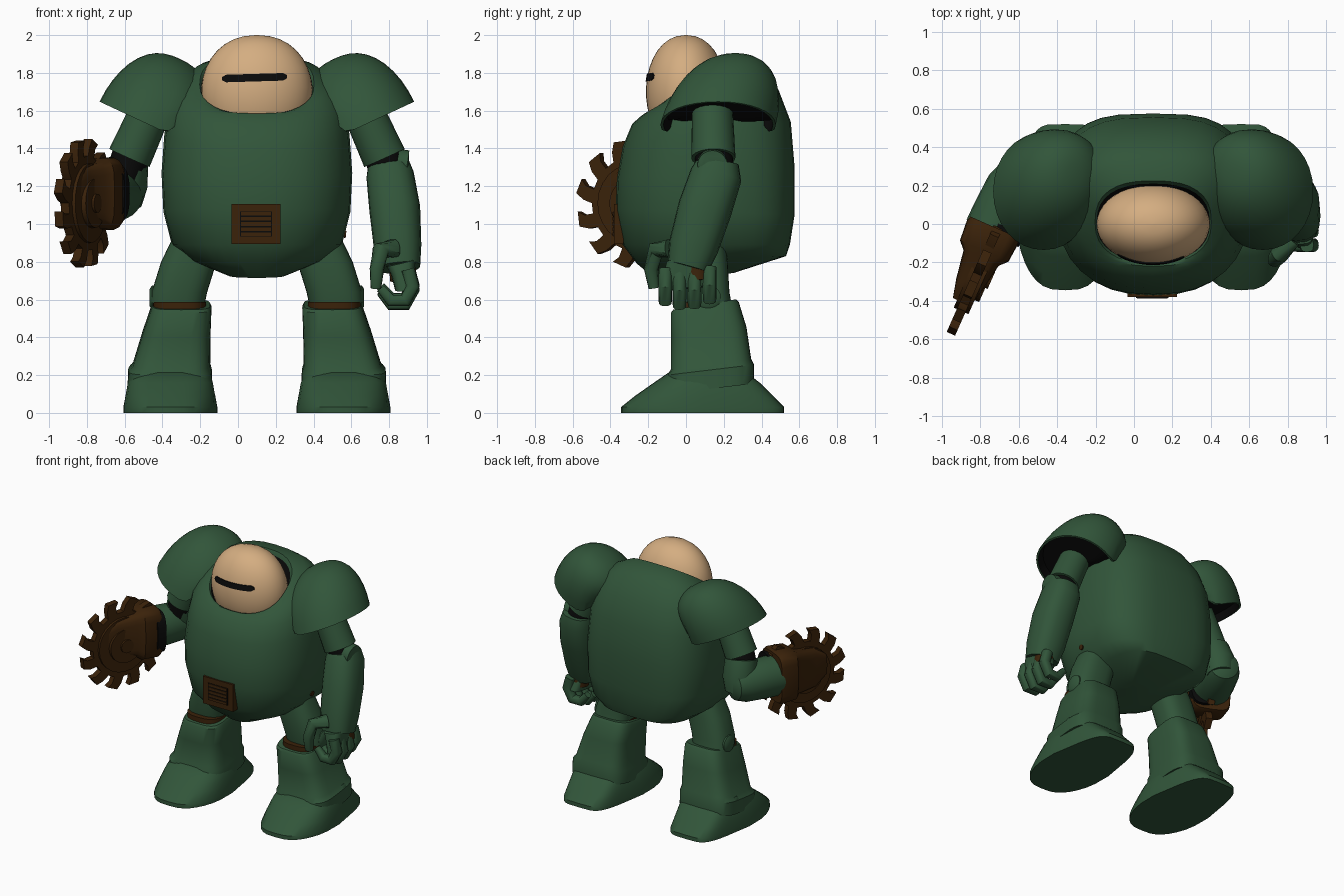
import bpy, bmesh, math
from mathutils import Vector

if "Cube" in bpy.data.objects:
    bpy.data.objects.remove(bpy.data.objects["Cube"])

X, Y, Z = Vector((1, 0, 0)), Vector((0, 1, 0)), Vector((0, 0, 1))
MID = 0.1  # the body sits off centre because of the long saw arm
parts = []


def material(name, rgb):
    m = bpy.data.materials.new(name)
    m.use_nodes = True
    m.diffuse_color = (*rgb, 1)
    bsdf = m.node_tree.nodes["Principled BSDF"]
    bsdf.inputs["Base Color"].default_value = (*rgb, 1)
    bsdf.inputs["Roughness"].default_value = 0.7
    return m


green = material("armour green", (0.031, 0.091, 0.042))
tan = material("dome tan", (0.66, 0.42, 0.22))
brown = material("rust brown", (0.043, 0.016, 0.003))
black = material("gap black", (0.003, 0.003, 0.003))


def spow(a, p):
    return math.copysign(abs(a) ** p, a)


def oval(c, u, v, p=1.0, n=32):
    """Rounded cross-section around c; smaller p is boxier."""
    angles = [2 * math.pi * i / n for i in range(n)]
    return [c + u * spow(math.cos(a), p) + v * spow(math.sin(a), p) for a in angles]


def slab(cx, hw, yf, yb, zf, zb, p=0.85):
    """Flat section from front to back, tilted if zf and zb differ."""
    c = Vector((cx, (yf + yb) / 2, (zf + zb) / 2))
    return oval(c, X * hw, Vector((0, (yb - yf) / 2, (zb - zf) / 2)), p)


def loft(name, rings, mats, second=lambda k: False):
    """Skin a list of rings; bands where second(k) holds use the second material."""
    bm = bmesh.new()
    rows = [[bm.verts.new(q) for q in r] for r in rings]
    n = len(rows[0])
    for k in range(len(rows) - 1):
        for i in range(n):
            j = (i + 1) % n
            f = bm.faces.new((rows[k][i], rows[k][j], rows[k + 1][j], rows[k + 1][i]))
            f.material_index = int(second(k))
    bm.faces.new(rows[0])
    bm.faces.new(rows[-1]).material_index = int(second(len(rows)))
    bmesh.ops.recalc_face_normals(bm, faces=bm.faces)
    me = bpy.data.meshes.new(name)
    bm.to_mesh(me)
    bm.free()
    for m in mats:
        me.materials.append(m)
    ob = bpy.data.objects.new(name, me)
    bpy.context.collection.objects.link(ob)
    parts.append(ob)


def tube(name, pts, radii, mat, ref=Y, p=1.0, n=20):
    """Sweep round or oval sections along points; radii are numbers or pairs."""
    pts = [Vector(q) for q in pts]
    rings = []
    for i, q in enumerate(pts):
        d = (pts[min(i + 1, len(pts) - 1)] - pts[max(i - 1, 0)]).normalized()
        u = (ref - d * ref.dot(d)).normalized()
        r = radii[i] if isinstance(radii, list) else radii
        ru, rv = r if isinstance(r, tuple) else (r, r)
        rings.append(oval(q, u * ru, d.cross(u) * rv, p, n))
    loft(name, rings, [mat])


def box(name, c, size, mat):
    c, h = Vector(c), Vector(size) / 2
    rect = [(-1, -1), (1, -1), (1, 1), (-1, 1)]
    loft(name, [[c + Vector((a * h.x, s * h.y, b * h.z)) for a, b in rect] for s in (-1, 1)], [mat])


# Torso: rounded belly, boxy lower back, slanted collar and a dark neck well
torso = [(0.15, -0.17, 0.25, 0.715, 0.74), (0.35, -0.26, 0.53, 0.79, 0.83),
         (0.45, -0.335, 0.55, 0.89, 0.89), (0.495, -0.372, 0.575, 1.08, 1.05),
         (0.505, -0.366, 0.575, 1.24, 1.3), (0.49, -0.335, 0.555, 1.41, 1.54),
         (0.465, -0.285, 0.49, 1.53, 1.71), (0.42, -0.24, 0.41, 1.57, 1.83),
         (0.365, -0.22, 0.325, 1.585, 1.89), (0.303, -0.207, 0.225, 1.58, 1.9),
         (0.295, -0.195, 0.21, 1.57, 1.87), (0.24, -0.15, 0.17, 1.5, 1.65)]
rings = []
for k, r in enumerate(torso):
    back, front = slab(MID, *r, p=0.54 + 0.028 * k), slab(MID, *r)
    rings.append(back[:17] + front[17:])
loft("torso", rings, [green, black], lambda k: k >= 10)
tube("side_port", [(0.53, 0.1, 0.95), (0.572, 0.1, 0.945)], 0.02, brown, n=10)

# Head dome and its curved eye slit
head = Vector((MID, 0, 1.7))
hx, hy, hz = 0.295, 0.212, 0.3
rings = []
for k in range(17):
    a = math.radians(-80 + 169 * k / 16)
    c = max(math.cos(a), 0.01) ** 0.9
    rings.append(oval(head + Z * hz * math.sin(a), X * hx * c, Y * hy * c, 1, 40))
loft("head", rings, [tan])


def on_head(x, z, lift):
    s = max(0, 1 - (z / hz) ** 2) ** 0.9
    return head + Vector((x, -hy * math.sqrt(max(0, s - (x / hx) ** 2)) - lift, z))


strip = []
for i in range(17):
    x = -0.185 + 0.345 * i / 16
    z, h = 0.075 + 0.03 * x, 0.02 if 0 < i < 16 else 0.008
    strip.append([on_head(x, z - h, 0.005), on_head(x, z + h, 0.005),
                  on_head(x, z + h, -0.002), on_head(x, z - h, -0.002)])
loft("eye_slit", strip, [black])

# Belly grille
box("grille_frame", (0.095, -0.355, 1.0), (0.26, 0.05, 0.21), brown)
box("grille_recess", (0.095, -0.381, 1.0), (0.17, 0.006, 0.13), black)
for i in range(5):
    box("grille_slat", (0.095, -0.384, 0.946 + 0.027 * i), (0.16, 0.009, 0.019), brown)

# Parts shared by both sides
for s, side in ((1, "left"), (-1, "right")):
    def at(d, y, z):
        return (MID + s * d, y, z)

    # Shoulder shell: rim rises outwards and inwards from its lowest crease, dark underside
    tilt = math.radians(25)
    up = Vector((-s * math.sin(tilt), 0, math.cos(tilt)))
    out = Vector((s * math.cos(tilt), 0, math.sin(tilt)))
    c = Vector(at(0.57, 0.17, 1.525))

    def shell(deg, scale=1.0):
        a = math.radians(deg)
        w = scale * math.cos(a) ** 0.8
        h = 0.385 * math.sin(a)
        ring = oval(c + up * h + Y * h * 0.25, out * 0.29 * w, Y * 0.305 * w, 0.97)
        for q in ring:
            q.z += max(0, 0.48 - s * (q.x - MID)) * 1.2 * (1 - math.sin(a)) ** 2
        return ring

    steps = [89, 84, 77, 69, 60, 50, 40, 30, 20, 10, 0]
    rings = [shell(a) for a in steps] + [shell(0, 0.95)]
    rings += [shell(8, w) for w in (0.93, 0.7, 0.45, 0.2, 0.02)]
    loft(side + "_shoulder", rings, [green, black], lambda k: k >= len(steps))

    # Leg: thigh, brown knee gap, shin, joint discs
    leg = [(0.42, 0.145, -0.01, 0.24, 0.582), (0.41, 0.147, -0.02, 0.23, 0.64),
           (0.36, 0.147, -0.03, 0.22, 0.8), (0.28, 0.13, -0.02, 0.2, 1.0)]
    loft(side + "_thigh", [slab(MID + s * d, w, f, b, z, z, 0.75) for d, w, f, b, z in leg], [green])
    loft(side + "_knee_gap", [slab(MID + s * 0.41, 0.14, -0.05, 0.23, z, z, 0.7)
                              for z in (0.5, 0.586)], [brown])
    shin = [(0.46, 0.225, -0.1, 0.36, 0.1), (0.46, 0.222, -0.1, 0.36, 0.2),
            (0.452, 0.205, -0.08, 0.345, 0.23), (0.425, 0.18, -0.08, 0.32, 0.4),
            (0.4, 0.16, -0.08, 0.28, 0.53), (0.4, 0.152, -0.068, 0.265, 0.546)]
    loft(side + "_shin", [slab(MID + s * d, w, f, b, z, z + 0.055, 0.52) for d, w, f, b, z in shin], [green])
    for name, d, y, z, r in (("knee_disc", 0.5, 0.12, 0.61, 0.065),
                             ("ankle_disc", 0.61, 0.2, 0.2, 0.06)):
        tube(f"{side}_{name}", [at(d, y, z), at(d + 0.055, y, z), at(d + 0.068, y, z)],
             [r, r, r * 0.7], green)

    # Foot: rounded sloping toe, squared heel
    cx = MID + s * 0.458
    sole = [(0.25, -0.345, 0.52, 0), (0.25, -0.345, 0.52, 0.03), (0.24, -0.27, 0.46, 0.09),
            (0.228, -0.17, 0.39, 0.16), (0.2, -0.09, 0.32, 0.215)]
    rings = []
    for w, f, b, z in sole:
        heel, toe = slab(cx, w, f, b, z, z, 0.4), slab(cx, w, f, b, z, z, 0.68)
        rings.append(heel[:17] + toe[17:])
    for q in (q for r in rings for q in r):
        q.x = cx + (q.x - cx) * (1 - 0.28 * max(0, (q.y - 0.08) / 0.44) - 0.12 * max(0, (-q.y - 0.1) / 0.25))
    loft(side + "_foot", rings, [green])

    # Upper arm with a brown cap at the top and a dark elbow gap
    tube(side + "_arm_cap", [at(0.53, 0.14, 1.69), at(0.562, 0.14, 1.6)], 0.06, brown)
    tube(side + "_upper_arm", [at(0.558, 0.14, 1.61), at(0.675, 0.145, 1.35)], [0.108, 0.117], green)
    tube(side + "_elbow_gap", [at(0.665, 0.145, 1.37), at(0.705, 0.16, 1.25)], 0.1, black)

# Left forearm, elbow and hand
tube("left_elbow_disc", [(0.84, 0.14, 1.32), (0.895, 0.14, 1.31), (0.905, 0.14, 1.31)],
     [0.08, 0.08, 0.06], green)
tube("left_forearm", [(0.797, 0.165, 1.32), (0.805, 0.16, 1.26), (0.83, 0.1, 1.08),
                      (0.845, 0.04, 0.88), (0.855, 0.01, 0.77)],
     [(0.115, 0.11), (0.137, 0.126), (0.143, 0.135), (0.132, 0.126), 0.11], green, p=0.8)
tube("left_wrist", [(0.87, 0.055, 0.78), (0.875, 0.06, 0.7)], 0.07, brown)
tube("left_palm", [(0.86, -0.005, 0.8), (0.872, 0.0, 0.75), (0.88, 0.01, 0.66)],
     [(0.1, 0.08), (0.12, 0.065), (0.14, 0.05)], green, p=0.6)
for y, lift in ((-0.11, 0.02), (-0.035, 0), (0.045, 0.005), (0.125, 0.03)):
    path = [(0.9, 0.74), (0.925, 0.65), (0.885, 0.575), (0.81, 0.575), (0.755, 0.64)]
    tube("left_finger", [(x, y, z + lift) for x, z in path],
         [0.036, 0.037, 0.036, 0.033, 0.024], green, p=0.75, n=12)
tube("left_thumb", [(0.82, -0.08, 0.87), (0.755, -0.16, 0.86), (0.735, -0.185, 0.76), (0.73, -0.17, 0.66)],
     [0.05, 0.045, 0.038, 0.028], green, p=0.75, n=12)

# Right forearm, pointing forward and outward
aim = Vector((-0.405, -0.914, 0))
cuff = Vector((-0.735, -0.04, 1.16))
cross = aim.cross(Z).normalized()


def along(*ts):
    return [cuff + aim * t for t in ts]


tube("right_elbow_disc", [(-0.61, 0.22, 1.1), (-0.605, 0.2, 1.2), (-0.588, 0.165, 1.325)],
     [0.1, 0.125, 0.114], green)
tube("right_forearm", along(-0.37, -0.34, -0.26, -0.1, 0.0), [0.06, 0.11, 0.138, 0.148, 0.15], green, Z)
tube("right_wrist_gap", [q - cross * 0.06 for q in along(-0.05, 0.02)], [(0.16, 0.095)] * 2, black, Z, 0.7)
tube("saw_cuff", along(-0.025, 0.0, 0.11, 0.15, 0.3, 0.4),
     [(0.185, 0.14), (0.195, 0.147), (0.19, 0.138), (0.165, 0.1), (0.15, 0.075), (0.08, 0.05)],
     brown, Z, 0.45)

# Circular saw with hooked teeth and stepped hubs
hub = Vector((-0.815, -0.26, 1.11))
outline = []
for i in range(12):
    for f, r in ((0, 0.25), (0.12, 0.3), (0.3, 0.345), (0.75, 0.335), (0.6, 0.3), (0.58, 0.25)):
        a = 2 * math.pi * (i + f) / 12
        outline.append(aim * r * math.cos(a) + Z * r * math.sin(a))
loft("saw_blade", [[hub + cross * t + q for q in outline] for t in (-0.024, 0.024)], [brown])
for name, r, t in (("saw_plate", 0.21, 0.042), ("saw_hub", 0.13, 0.067), ("saw_bolt", 0.05, 0.08)):
    tube(name, [hub - cross * t, hub + cross * t], r, brown, Z, n=24)

# Smooth shading with crisp edges kept
bpy.ops.object.select_all(action="DESELECT")
for ob in parts:
    ob.select_set(True)
bpy.context.view_layer.objects.active = parts[0]
bpy.ops.object.shade_smooth_by_angle(angle=math.radians(38))
